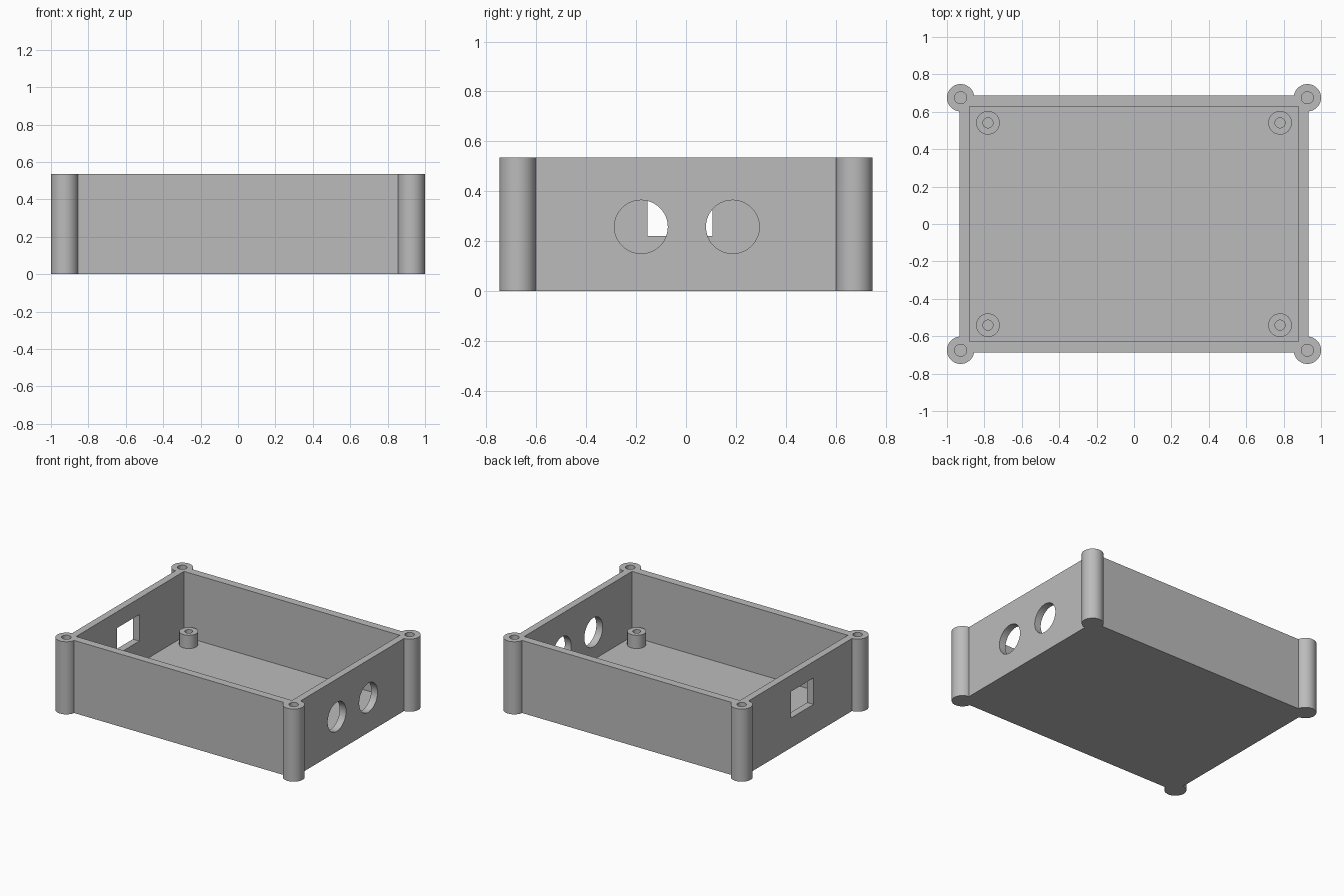
import bpy
from math import pi

cube = bpy.data.objects.get("Cube")
if cube:
    bpy.data.objects.remove(cube, do_unlink=True)

HEIGHT, FLOOR = 0.535, 0.055
CORNERS = [(sx, sy) for sx in (-1, 1) for sy in (-1, 1)]

grey = bpy.data.materials.new("plain grey")
grey.use_nodes = True
grey.diffuse_color = (0.5, 0.5, 0.5, 1)
grey.node_tree.nodes["Principled BSDF"].inputs["Base Color"].default_value = grey.diffuse_color


def box(name, x0, x1, y0, y1, z0, z1):
    centre = ((x0 + x1) / 2, (y0 + y1) / 2, (z0 + z1) / 2)
    bpy.ops.mesh.primitive_cube_add(size=1, location=centre)
    ob = bpy.context.object
    ob.name = name
    ob.scale = (x1 - x0, y1 - y0, z1 - z0)
    bpy.ops.object.transform_apply(location=True, rotation=True, scale=True)
    ob.data.materials.append(grey)
    return ob


def cylinder(name, centre, radius, depth, rotation=(0, 0, 0)):
    bpy.ops.mesh.primitive_cylinder_add(vertices=64, radius=radius, depth=depth,
                                        location=centre, rotation=rotation)
    ob = bpy.context.object
    ob.name = name
    bpy.ops.object.transform_apply(location=True, rotation=True, scale=True)
    ob.data.materials.append(grey)
    return ob


def post(name, x, y, radius, z0, z1):
    return cylinder(name, (x, y, (z0 + z1) / 2), radius, z1 - z0)


def combine(target, tool, operation):
    mod = target.modifiers.new(operation.lower(), "BOOLEAN")
    mod.operation, mod.solver, mod.object = operation, "EXACT", tool
    bpy.context.view_layer.objects.active = target
    bpy.ops.object.modifier_apply(modifier=mod.name)
    bpy.data.objects.remove(tool, do_unlink=True)


def smooth(ob):
    bpy.ops.object.select_all(action="DESELECT")
    ob.select_set(True)
    bpy.context.view_layer.objects.active = ob
    bpy.ops.object.shade_smooth_by_angle(angle=pi / 6)


# Open tray with round screw posts at the corners
case = box("case", -0.932, 0.932, -0.687, 0.687, 0, HEIGHT)
for sx, sy in CORNERS:
    combine(case, post("corner_post", sx * 0.927, sy * 0.675, 0.073, 0, HEIGHT), "UNION")
combine(case, box("cavity", -0.88, 0.88, -0.628, 0.628, FLOOR, 1), "DIFFERENCE")

# Screw holes in the posts
for sx, sy in CORNERS:
    combine(case, post("screw_hole", sx * 0.927, sy * 0.675, 0.032, FLOOR, 1), "DIFFERENCE")

# Two round ports in the +x wall, one square port in the -x wall
for y in (-0.18, 0.187):
    port = cylinder("round_port", (0.9, y, 0.257), 0.107, 0.3, (0, pi / 2, 0))
    combine(case, port, "DIFFERENCE")
combine(case, box("square_port", -1.1, -0.8, -0.155, 0.107, 0.22, 0.415), "DIFFERENCE")
smooth(case)

# Hollow standoffs on the floor
for sx, sy in CORNERS:
    x, y = sx * 0.781, sy * 0.541
    standoff = post("standoff", x, y, 0.063, FLOOR - 0.01, 0.153)
    combine(standoff, post("standoff_hole", x, y, 0.027, FLOOR, 0.3), "DIFFERENCE")
    smooth(standoff)
